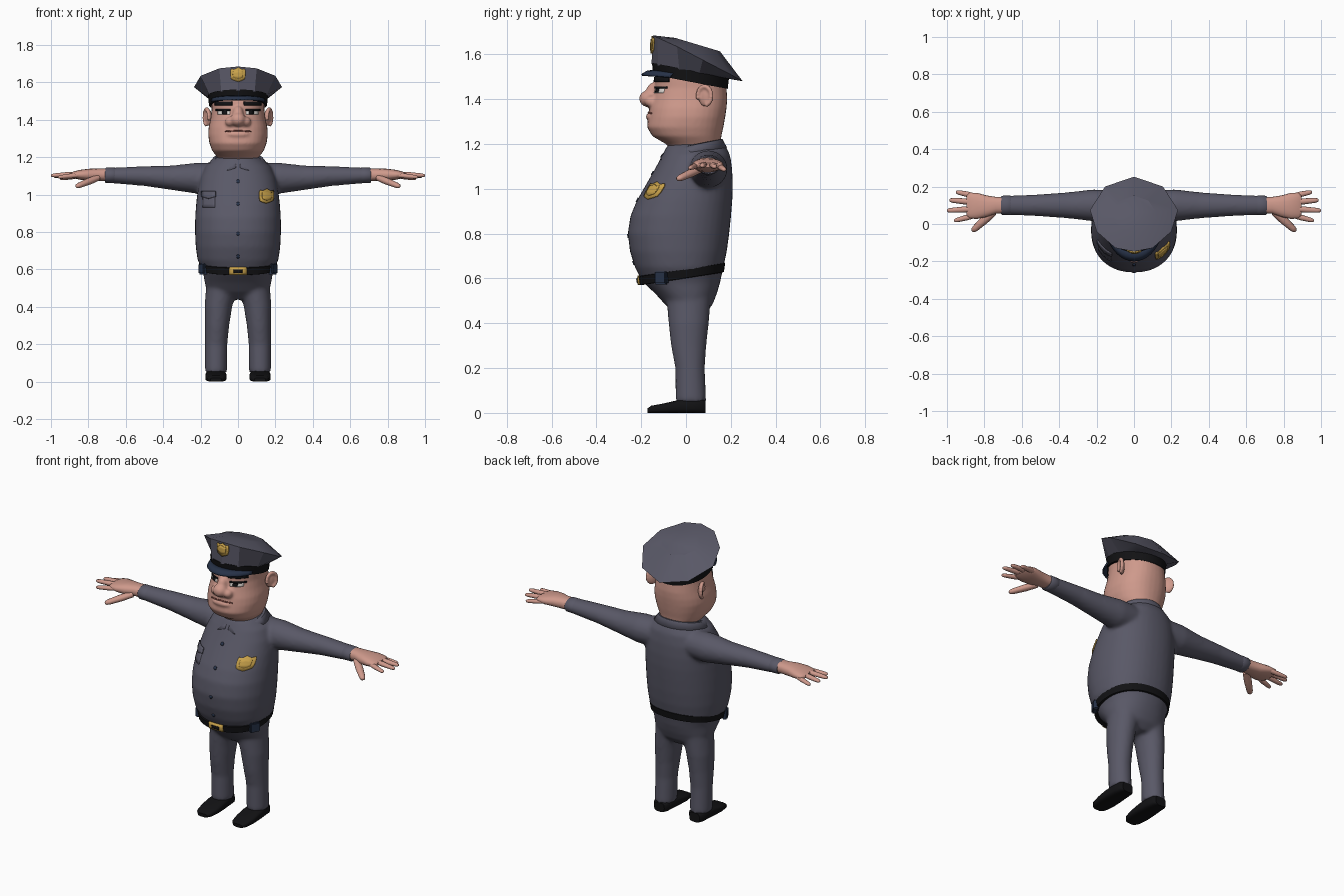
import bpy, bmesh, math
from mathutils import Vector, Matrix
from mathutils.bvhtree import BVHTree

if "Cube" in bpy.data.objects:
    bpy.data.objects.remove(bpy.data.objects["Cube"])

X, Y, Z = Vector((1, 0, 0)), Vector((0, 1, 0)), Vector((0, 0, 1))


def material(name, r, g, b):
    m = bpy.data.materials.new(name)
    m.diffuse_color = (r, g, b, 1)
    m.use_nodes = True
    m.node_tree.nodes["Principled BSDF"].inputs["Base Color"].default_value = m.diffuse_color
    return m


CLOTH = material("slate cloth", 0.100, 0.098, 0.135)
SKIN = material("skin", 0.62, 0.32, 0.26)
BLACK = material("black leather", 0.006, 0.006, 0.007)
NAVY = material("navy", 0.020, 0.032, 0.065)
GOLD = material("gold", 0.58, 0.36, 0.07)
WHITE = material("eye white", 0.75, 0.70, 0.66)
LIP = material("mouth line", 0.16, 0.05, 0.04)


def ring(c, u, v, ru, rv, n=24, p=2.0):
    """Superellipse of n points around c."""
    pts = []
    for i in range(n):
        a = 2 * math.pi * i / n
        s, t = math.cos(a), math.sin(a)
        pts.append(Vector(c) + u * math.copysign(abs(s) ** (2 / p), s) * ru
                   + v * math.copysign(abs(t) ** (2 / p), t) * rv)
    return pts


def loft(bm, rings, closed=True, caps=True):
    rows = [[bm.verts.new(p) for p in r] for r in rings]
    n = len(rows[0])
    for a, b in zip(rows, rows[1:]):
        for i in range(n if closed else n - 1):
            j = (i + 1) % n
            bm.faces.new((a[i], a[j], b[j], b[i]))
    if caps:
        bm.faces.new(rows[0])
        bm.faces.new(rows[-1])


def ball(bm, c, r, turn=0):
    m = Matrix.Translation(c) @ Matrix.Rotation(turn, 4, 'Z') @ Matrix.Diagonal((*r, 1))
    bmesh.ops.create_uvsphere(bm, u_segments=20, v_segments=12, radius=1, matrix=m)


def finish(bm, name, mat, voxel=0, thick=0, angle=40, recalc=True):
    if recalc:
        bmesh.ops.recalc_face_normals(bm, faces=bm.faces)
    me = bpy.data.meshes.new(name)
    bm.to_mesh(me)
    bm.free()
    ob = bpy.data.objects.new(name, me)
    bpy.context.collection.objects.link(ob)
    me.materials.append(mat)
    bpy.ops.object.select_all(action='DESELECT')
    ob.select_set(True)
    bpy.context.view_layer.objects.active = ob
    bpy.ops.object.shade_smooth_by_angle(angle=math.radians(angle))
    if voxel:
        m = ob.modifiers.new("fuse", 'REMESH')
        m.mode, m.voxel_size, m.use_smooth_shade = 'VOXEL', voxel, True
        m = ob.modifiers.new("soften", 'SMOOTH')
        m.factor, m.iterations = 0.5, 8
    if thick:
        m = ob.modifiers.new("thickness", 'SOLIDIFY')
        m.thickness, m.offset = thick, -1
    return ob


def plate(name, target, mat, cx, cz, cols, lift=0.004, rows=3):
    """Thin plate of (x, z low, z high) columns projected on a front surface."""
    tree = BVHTree.FromObject(target, bpy.context.evaluated_depsgraph_get())
    bm = bmesh.new()
    grid = []
    for x, lo, hi in cols:
        col = []
        for r in range(rows + 1):
            o = Vector((cx + x, -1, cz + lo + (hi - lo) * r / rows))
            hit, normal, _, _ = tree.ray_cast(o, Y)
            if hit is None:
                hit, normal = Vector((o.x, -0.1, o.z)), -Y
            col.append(bm.verts.new(hit + normal * lift))
        grid.append(col)
    for a, b in zip(grid, grid[1:]):
        for r in range(rows):
            bm.faces.new((a[r], b[r], b[r + 1], a[r + 1]))
    return finish(bm, name, mat, thick=0.007, recalc=False)


def band(w, lo, hi, n=6):
    return [(-w + 2 * w * i / n, lo, hi) for i in range(n + 1)]


# Shirt, sleeves and trousers fused into one soft body
bm = bmesh.new()
torso = [(.44, -.04, .08, .10), (.48, -.09, .117, .165), (.53, -.135, .137, .178),
         (.58, -.188, .152, .186), (.61, -.208, .158, .197), (.65, -.228, .167, .216),
         (.72, -.250, .182, .226), (.80, -.260, .193, .230), (.88, -.248, .201, .229),
         (.95, -.218, .207, .224), (1.02, -.178, .209, .216), (1.09, -.138, .206, .202),
         (1.15, -.106, .197, .176), (1.19, -.085, .178, .130), (1.205, -.07, .15, .10)]
loft(bm, [ring((0, (f + b) / 2, z), X, Y, w, (b - f) / 2, 40, 2.2) for z, f, b, w in torso])
for s in (-1, 1):
    leg = [(.52, .085, .012, .085, .10), (.40, .105, .012, .074, .09), (.30, .112, .012, .065, .079),
           (.20, .117, .018, .060, .066), (.05, .118, .022, .059, .069)]
    loft(bm, [ring((s * x, y, z), X, Y, rx, ry) for z, x, y, rx, ry in leg])
    arm = [(.10, 1.09, .08, .08), (.22, 1.088, .085, .083), (.35, 1.09, .070, .066),
           (.50, 1.099, .059, .053), (.70, 1.103, .050, .040)]
    loft(bm, [ring((s * x, .10, z), Y, Z, ry, rz) for x, z, ry, rz in arm])
uniform = finish(bm, "uniform", CLOTH, voxel=0.010)

# Cuffs, hands, shoes, ears, pouches
for s, side in ((-1, "right"), (1, "left")):
    bm = bmesh.new()
    loft(bm, [ring((s * x, .10, 1.103), Y, Z, r + .010, r) for x, r in
              ((.655, .038), (.66, .0415), (.705, .041), (.712, .036))])
    finish(bm, side + "_cuff", CLOTH)

    bm = bmesh.new()
    palm = [(.69, .10, .043, .033), (.74, .10, .045, .033), (.79, .095, .058, .033),
            (.84, .097, .070, .027), (.88, .098, .068, .018), (.895, .098, .055, .010)]
    loft(bm, [ring((s * x, y, 1.106), Y, Z, ry, rz, 20, 2.4) for x, y, ry, rz in palm])
    digits = [((.85, .150, 1.100), (.952, .172, 1.085), .015), ((.86, .117, 1.108), (.987, .128, 1.098), .016),
              ((.86, .080, 1.110), (1.0, .072, 1.102), .016), ((.85, .046, 1.104), (.962, .017, 1.093), .015),
              ((.75, .065, 1.090), (.865, -.038, 1.043), .022)]
    for a, b, r in digits:
        a, b = (Vector((s * p[0], p[1], p[2])) for p in (a, b))
        d = (b - a).normalized()
        u = d.cross(Z).normalized()
        loft(bm, [ring(a.lerp(b, t), u, u.cross(d), r * k, r * k * .85, 12) for t, k in
                  ((0, .9), (.4, 1), (.85, .8), (.96, .6), (1, .25))])
    finish(bm, side + "_hand", SKIN, angle=60)

    bm = bmesh.new()
    shoe = [(-.172, .030, .020), (-.155, .047, .032), (-.10, .057, .042), (-.04, .057, .056),
            (.03, .052, .064), (.07, .048, .062), (.088, .034, .055)]
    loft(bm, [ring((s * .118, y, h / 2), X, Z, w, h / 2, 24, 3.5) for y, w, h in shoe])
    finish(bm, side + "_shoe", BLACK)

    bm = bmesh.new()
    ball(bm, (s * .158, .085, 1.412), (.014, .033, .046), s * -.5)
    for i in range(13):     # ear rim
        a = math.radians(-70 + 260 * i / 12)
        ball(bm, (s * (.168 + .012 * math.cos(a)), .083 + .030 * math.cos(a), 1.415 + .042 * math.sin(a)),
             (.011, .011, .011))
    finish(bm, side + "_ear", SKIN, voxel=0.005)

    bm = bmesh.new()
    m = (Matrix.Translation((s * .186, -.11, .603)) @ Matrix.Rotation(s * -.5, 4, 'Z')
         @ Matrix.Diagonal((.03, .062, .058, 1)))
    bmesh.ops.create_cube(bm, size=1, matrix=m)
    bmesh.ops.bevel(bm, geom=bm.edges[:], offset=.006, segments=2, affect='EDGES')
    finish(bm, side + "_pouch", NAVY)

# Head with nose, cheeks and chin
bm = bmesh.new()
skull = [(1.15, -.04, .13, .08), (1.20, -.09, .153, .112), (1.235, -.15, .158, .138), (1.275, -.174, .167, .153),
         (1.32, -.168, .175, .160), (1.36, -.163, .181, .157), (1.40, -.153, .184, .148),
         (1.45, -.140, .181, .141), (1.50, -.140, .176, .141), (1.54, -.12, .15, .12)]
loft(bm, [ring((0, (f + b) / 2, z), X, Y, w, (b - f) / 2, 36, 2.25) for z, f, b, w in skull])
ball(bm, (0, -.168, 1.402), (.042, .042, .038))
ball(bm, (0, -.145, 1.43), (.030, .034, .045))
ball(bm, (0, -.160, 1.322), (.060, .020, .016))
for s in (-1, 1):
    ball(bm, (s * .042, -.155, 1.390), (.028, .030, .026))
head = finish(bm, "head", SKIN, voxel=0.007)

# Face details
plate("mouth", head, LIP, 0, 1.342, [(x, abs(x) * -.06 - .004, abs(x) * -.06 + .003)
                                     for x in (-.07, -.045, -.02, 0, .02, .045, .07)], .002, 1)
for s, side in ((-1, "right"), (1, "left")):
    plate(side + "_eye", head, WHITE, s * .075, 1.438, band(.032, -.010, .012), .002)
    plate(side + "_pupil", head, BLACK, s * .070, 1.440, band(.012, -.011, .012, 2), .004)
    plate(side + "_eyelid", head, BLACK, s * .077, 1.452, band(.038, -.004, .005), .005)
    plate(side + "_eyebrow", head, BLACK, s * .075, 1.487, band(.044, -.010, .010), .007)

# Folded collar, open at the front with pointed tips
bm = bmesh.new()
rows = [[], [], []]
for i in range(41):
    t = math.radians(4 + 352 * i / 40)          # zero faces front
    sx, cy = math.sin(t), math.cos(t)
    tip = max(0, 1 - abs(min(t, 2 * math.pi - t) - .45) / .40)
    rows[0].append(Vector((.118 * sx, .035 - .118 * cy, 1.198 - .025 * cy)))
    rows[1].append(Vector((.132 * sx, .035 - .128 * cy, 1.196 - .026 * cy)))
    rows[2].append(Vector((.158 * sx, .035 - (.148 + .012 * tip) * cy, 1.166 - .018 * cy - .026 * tip)))
loft(bm, rows, closed=False, caps=False)
finish(bm, "collar", CLOTH, thick=0.010)

# Belt, tilted up towards the back
bm = bmesh.new()
rings = []
for dz, grow in ((-.022, -.008), (-.020, 0), (.018, .006), (.021, -.004)):
    pts = ring((0, -.020, .592), X, Y, .204 + grow, .189 + grow, 40, 2.2)
    rings.append([p + Z * (dz + (p.y + .20) * .155) for p in pts])
loft(bm, rings)
belt = finish(bm, "belt", BLACK)
plate("belt_buckle", belt, GOLD, 0, .591, band(.046, -.0185, .0175, 4), .006)
plate("buckle_centre", belt, BLACK, 0, .591, band(.024, -.009, .009, 2), .009)

# Peaked cap: ten-sided crown, band and visor
def cap_z(y):
    return 1.51 - .19 * (y + .14)


half = [(0, -.147, 1.685), (.10, -.128, 1.675), (.20, -.04, 1.635), (.235, .075, 1.575), (.155, .20, 1.51), (0, .253, 1.48)]
rim = [Vector(p) for p in half] + [Vector((-x, y, z)) for x, y, z in half[4:0:-1]]
low = []
for p in rim:
    a = math.atan2(p.x, .02 - p.y)
    y = .02 - .174 * math.cos(a)
    low.append(Vector((.160 * math.sin(a), y, cap_z(y) + .044)))
mid = []
for p in rim:
    y = .05 + (p.y - .05) * .5
    mid.append(Vector((p.x * .5, y, 1.653 - .3 * (y - .02))))
bm = bmesh.new()
loft(bm, [low, rim, mid])
crown = finish(bm, "cap_crown", CLOTH, angle=25)

bm = bmesh.new()
loft(bm, [[p + Z * (cap_z(p.y) + dz) for p in ring((0, .02, 0), X, Y, .155 + g, .166 + g, 32)]
          for dz, g in ((-.002, 0), (.05, .006))])
finish(bm, "cap_band", BLACK)

bm = bmesh.new()
rows = [[], [], []]
for i in range(17):
    a = math.radians(-65 + 130 * i / 16)
    k = math.cos(a)
    for row, rx, ry, z in zip(rows, (.150, .156, .160), (.160, .195, .220), (1.532, 1.527, 1.512)):
        row.append(Vector((rx * math.sin(a), .02 - ry * k, z - .022 * (1 - k))))
loft(bm, rows, closed=False, caps=False)
finish(bm, "cap_visor", NAVY, thick=0.009)

# Shield badges, shirt buttons and pocket
shield = [(-.038, -.006, .020), (-.034, -.026, .030), (-.020, -.033, .026), (0, -.040, .038),
          (.020, -.033, .026), (.034, -.026, .030), (.038, -.006, .020)]
inner = [(x * .65, a * .65, b * .65) for x, a, b in shield]
for name, target, x, z in (("cap", crown, 0, 1.643), ("chest", uniform, .15, .992)):
    plate(name + "_badge", target, GOLD, x, z, shield, .007)
    plate(name + "_badge_centre", target, GOLD, x, z, inner, .011)
for i, z in enumerate((1.07, .95, .79, .67)):
    plate("button_%d" % (i + 1), uniform, NAVY, 0, z,
          [(-.009, -.004, .004), (-.004, -.009, .009), (.004, -.009, .009), (.009, -.004, .004)], .004, 2)
plate("pocket", uniform, CLOTH, -.155, .97, band(.033, -.038, .02), .003)
plate("pocket_flap", uniform, CLOTH, -.155, 1.00,
      [(-.037, -.012, .016), (-.018, -.018, .016), (0, -.024, .016), (.018, -.018, .016), (.037, -.012, .016)], .007)
